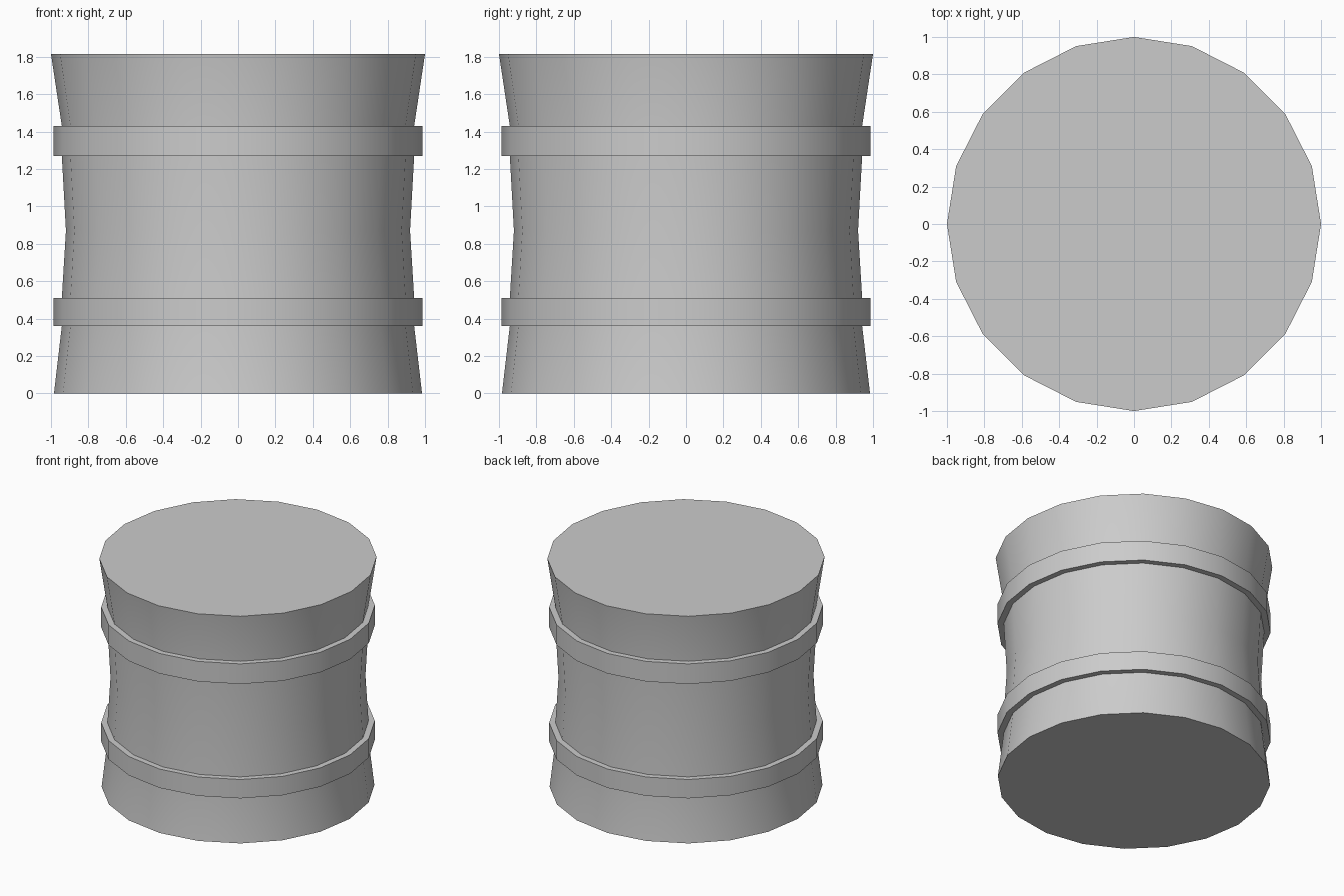
import bpy, bmesh, math

if "Cube" in bpy.data.objects:
    bpy.data.objects.remove(bpy.data.objects["Cube"])

SIDES = 20


def lathe(name, profile, capped):
    """Revolve (radius, z) points around the z axis."""
    bm = bmesh.new()
    rings = []
    for r, z in profile:
        rings.append([bm.verts.new((r * math.cos(math.tau * i / SIDES),
                                    r * math.sin(math.tau * i / SIDES), z))
                      for i in range(SIDES)])
    for low, high in zip(rings, rings[1:]):
        for i in range(SIDES):
            j = (i + 1) % SIDES
            bm.faces.new((low[i], low[j], high[j], high[i]))
    if capped:
        bm.faces.new(rings[0][::-1])
        bm.faces.new(rings[-1])
    mesh = bpy.data.meshes.new(name)
    bm.to_mesh(mesh)
    bm.free()
    obj = bpy.data.objects.new(name, mesh)
    bpy.context.collection.objects.link(obj)
    bpy.ops.object.select_all(action='DESELECT')
    obj.select_set(True)
    bpy.context.view_layer.objects.active = obj
    bpy.ops.object.shade_smooth_by_angle(angle=math.radians(30))
    return obj


# Waisted drum body with flat ends
lathe("drum_body", [(0.984, 0), (0.942, 0.36), (0.942, 0.51), (0.92, 0.87),
                    (0.942, 1.27), (0.942, 1.43), (1.0, 1.815)], True)

# Two raised hoops around the body
for name, z0, z1 in (("lower_hoop", 0.36, 0.51), ("upper_hoop", 1.27, 1.43)):
    lathe(name, [(0.942, z0), (0.987, z0), (0.987, z1), (0.942, z1)], False)
